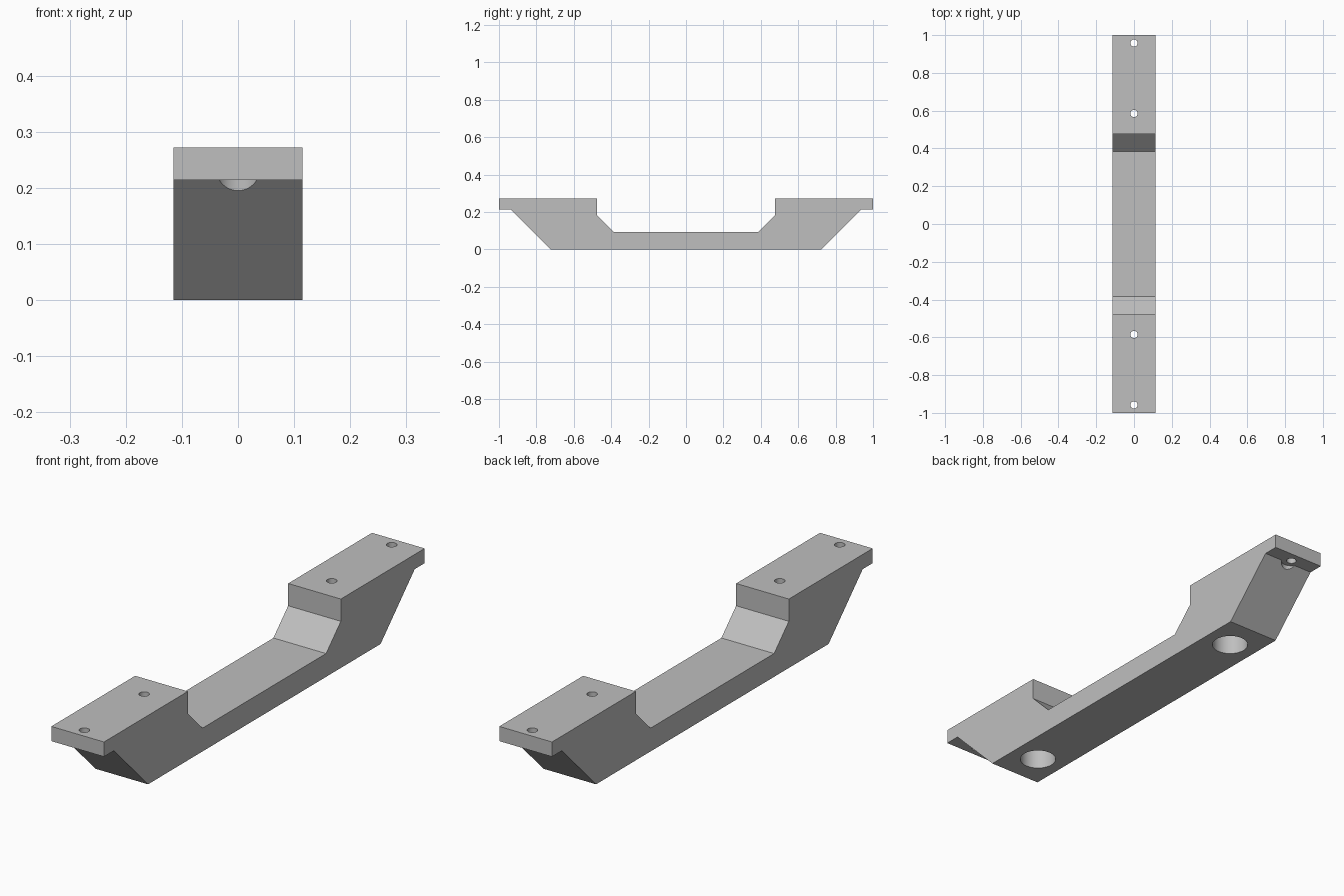
import bpy, bmesh

if "Cube" in bpy.data.objects:
    bpy.data.objects.remove(bpy.data.objects["Cube"])

HALF_WIDTH = 0.115

mat = bpy.data.materials.new("light grey")
mat.diffuse_color = (0.52, 0.52, 0.52, 1)
mat.use_nodes = True
mat.node_tree.nodes["Principled BSDF"].inputs["Base Color"].default_value = mat.diffuse_color

# Side profile (y, z) of one half, mirrored to the other
half = [(0.725, 0), (0.938, 0.214), (1, 0.214), (1, 0.272),
        (0.477, 0.272), (0.477, 0.184), (0.385, 0.092)]
profile = half + [(-y, z) for y, z in reversed(half)]

# Handle body: extruded profile
bm = bmesh.new()
face = bm.faces.new([bm.verts.new((-HALF_WIDTH, y, z)) for y, z in profile])
ext = bmesh.ops.extrude_face_region(bm, geom=[face])
verts = [v for v in ext["geom"] if isinstance(v, bmesh.types.BMVert)]
bmesh.ops.translate(bm, verts=verts, vec=(2 * HALF_WIDTH, 0, 0))
bmesh.ops.recalc_face_normals(bm, faces=bm.faces)
mesh = bpy.data.meshes.new("handle_body")
bm.to_mesh(mesh)
bm.free()
body = bpy.data.objects.new("handle_body", mesh)
bpy.context.collection.objects.link(body)
mesh.materials.append(mat)


def drill(name, y, radius, bottom, top):
    """Cut a vertical round hole through the body."""
    bpy.ops.mesh.primitive_cylinder_add(vertices=48, radius=radius, depth=top - bottom,
                                        location=(0, y, (top + bottom) / 2))
    cutter = bpy.context.object
    cutter.name = name
    cutter.data.materials.append(mat)
    mod = body.modifiers.new(name, "BOOLEAN")
    mod.operation = "DIFFERENCE"
    mod.solver = "EXACT"
    mod.object = cutter
    cutter.hide_render = True
    bpy.context.view_layer.objects.active = body
    bpy.ops.object.modifier_apply(modifier=name)
    bpy.data.objects.remove(cutter, do_unlink=True)


# Screw holes with wide bores from below
for side in (-1, 1):
    drill("inner_bore", side * 0.585, 0.069, -0.1, 0.214)
    drill("inner_screw_hole", side * 0.585, 0.019, 0.1, 0.4)
    drill("outer_bore", side * 0.958, 0.039, -0.1, 0.214)
    drill("outer_screw_hole", side * 0.958, 0.019, 0.1, 0.4)

# Smooth bore walls, sharp edges elsewhere
bpy.ops.object.select_all(action="DESELECT")
body.select_set(True)
bpy.context.view_layer.objects.active = body
bpy.ops.object.shade_smooth_by_angle(angle=0.5)
